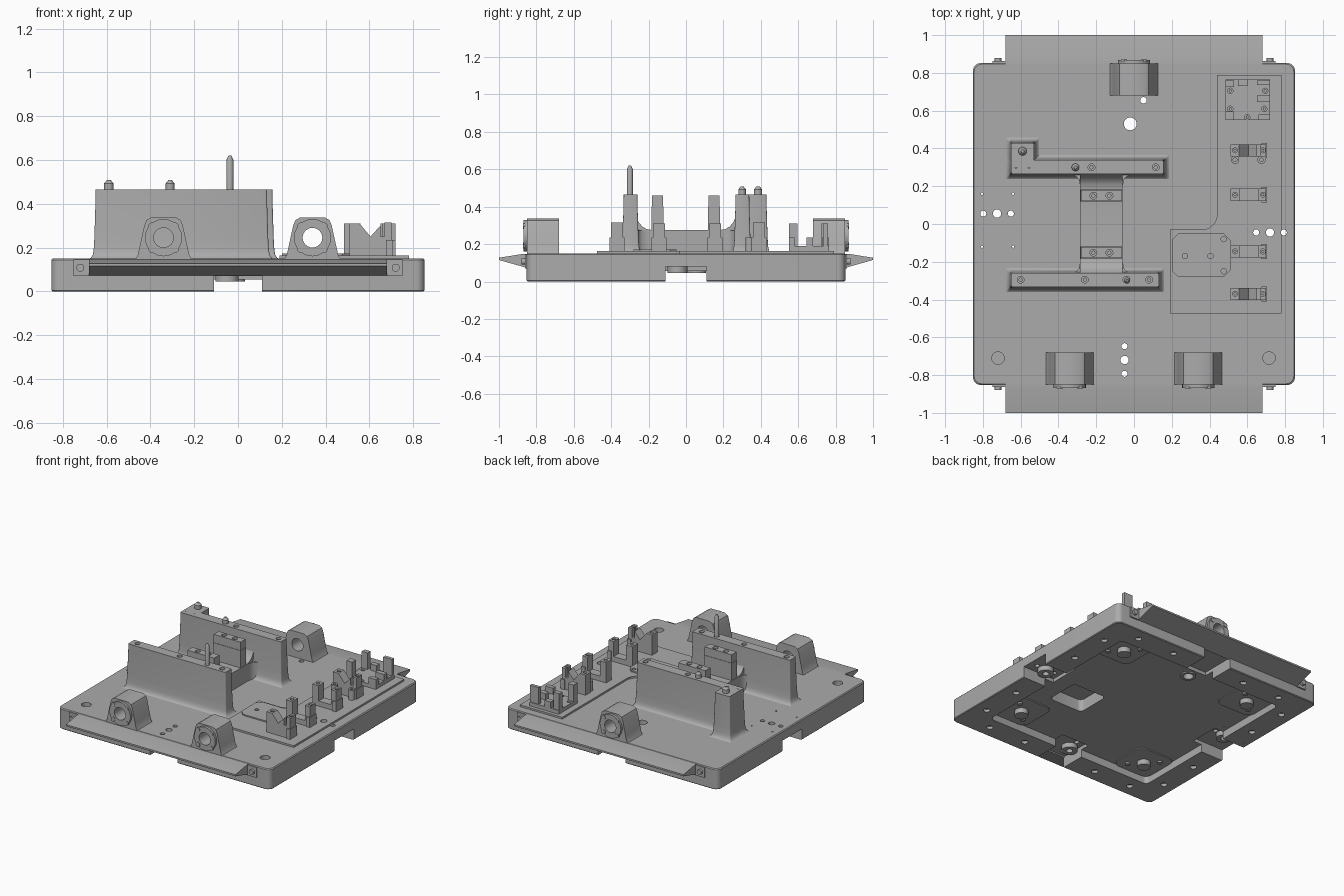
import bpy, bmesh, math

if "Cube" in bpy.data.objects:
    bpy.data.objects.remove(bpy.data.objects["Cube"])

GREY = (0.41, 0.41, 0.41, 1)
metal = bpy.data.materials.new("plain_grey")
metal.use_nodes = True
metal.diffuse_color = GREY
metal.node_tree.nodes["Principled BSDF"].inputs["Base Color"].default_value = GREY


def place(u, v, w, axis):
    return {"x": (w, u, v), "y": (u, w, v), "z": (u, v, w)}[axis]


def finish(name, bm):
    bmesh.ops.recalc_face_normals(bm, faces=bm.faces)
    mesh = bpy.data.meshes.new(name)
    bm.to_mesh(mesh)
    bm.free()
    mesh.materials.append(metal)
    ob = bpy.data.objects.new(name, mesh)
    bpy.context.collection.objects.link(ob)
    return ob


def loft(name, rings, axis="z"):
    """Skin matching outlines, given as (points, height), and cap both ends."""
    bm = bmesh.new()
    loops = [[bm.verts.new(place(u, v, w, axis)) for u, v in pts] for pts, w in rings]
    n = len(loops[0])
    for a, b in zip(loops, loops[1:]):
        for i in range(n):
            j = (i + 1) % n
            bm.faces.new((a[i], a[j], b[j], b[i]))
    bm.faces.new(loops[0])
    bm.faces.new(loops[-1])
    return finish(name, bm)


def prism(name, pts, w0, w1, axis="z"):
    return loft(name, [(pts, w0), (pts, w1)], axis)


def rect(x0, x1, y0, y1, r=0.0, grow=0.0, steps=6):
    x0, x1, y0, y1 = x0 - grow, x1 + grow, y0 - grow, y1 + grow
    if r == 0:
        return [(x0, y0), (x1, y0), (x1, y1), (x0, y1)]
    pts = []
    for k, (cx, cy) in enumerate([(x1 - r, y1 - r), (x0 + r, y1 - r), (x0 + r, y0 + r), (x1 - r, y0 + r)]):
        for i in range(steps + 1):
            a = math.pi / 2 * (k + i / steps)
            pts.append((cx + r * math.cos(a), cy + r * math.sin(a)))
    return pts


def box(name, x0, x1, y0, y1, z0, z1):
    return prism(name, rect(x0, x1, y0, y1), z0, z1)


def circle(u, v, r, n=24):
    return [(u + r * math.cos(i * math.tau / n), v + r * math.sin(i * math.tau / n)) for i in range(n)]


def rod(name, u, v, r, w0, w1, axis="z", tip=0.0):
    rings = [(circle(u, v, r), w0), (circle(u, v, r), w1 - tip)]
    if tip:
        rings.append((circle(u, v, r * 0.4), w1))
    return loft(name, rings, axis)


def cut(target, cutter):
    mod = target.modifiers.new("cut", "BOOLEAN")
    mod.operation, mod.solver, mod.object = "DIFFERENCE", "EXACT", cutter
    cutter.hide_render = True
    bpy.context.view_layer.objects.active = target
    bpy.ops.object.modifier_apply(modifier=mod.name)
    bpy.data.objects.remove(cutter)


def tube(name, u, v, r, inner, w0, w1, axis="z"):
    ob = rod(name, u, v, r, w0, w1, axis)
    cut(ob, rod("bore", u, v, inner, w0 - 0.1, w1 + 0.1, axis))


def sink(target, spots, top, depth=0.03, r=0.018):
    """Counterbored screw seats with a screw head at the bottom."""
    for x, y in spots:
        cut(target, rod("drill", x, y, r, top - depth, top + 0.1))
        rod("screw_head", x, y, r * 0.6, top - depth - 0.005, top - depth * 0.4)


# Base plate, hollow below with a deeper notch in the middle of each side
TOP = 0.15
E = 0.852
CEIL = 0.055
base = loft("base_plate", [(rect(-E, E, -E, E, 0.04, -0.005), 0), (rect(-E, E, -E, E, 0.04), 0.005),
                           (rect(-E, E, -E, E, 0.04), 0.144), (rect(-E, E, -E, E, 0.04, -0.006), TOP)])
cut(base, prism("pocket", rect(-0.67, 0.67, -0.67, 0.67, 0.03), -0.1, CEIL))
for s in (-1, 1):
    a, b = sorted((s * 0.6, s))
    cut(base, box("notch", -0.11, 0.11, a, b, -0.1, 0.08))
    cut(base, box("notch", a, b, -0.11, 0.11, -0.1, 0.08))
cut(base, prism("access_pocket", rect(0.21, 0.48, -0.29, -0.04, 0.03), 0.04, 0.14))

# Drilled holes: through groups, blind holes and rim screw holes
bosses = [(-0.02, 0.53, 0.034), (-0.05, -0.72, 0.022), (-0.725, 0.055, 0.022), (0.72, -0.045, 0.022)]
holes = bosses + [(0.05, 0.655, 0.017)]
for s in (-0.073, 0.073):
    holes += [(-0.05, -0.72 + s, 0.016), (-0.725 + s, 0.055, 0.016), (0.72 + s, -0.045, 0.016)]
holes += [(x, y, 0.006) for x in (-0.805, -0.64) for y in (0.16, -0.12)]
for x, y, r in holes:
    cut(base, rod("drill", x, y, r, -0.1, 0.3))
for x in (-0.72, 0.715):
    cut(base, rod("drill", x, -0.71, 0.033, 0.12, 0.3))
for s in (-0.76, 0.76):
    for t in (-0.6, -0.3, 0.3, 0.6):
        cut(base, rod("drill", s, t, 0.022, -0.1, 0.02))
        cut(base, rod("drill", t, s, 0.022, -0.1, 0.02))
for x, y, r in bosses:
    tube("under_boss", x, y, 0.053, r, 0.046, 0.09)

# Locating feet on corner pads
for sx in (-1, 1):
    for sy in (-1, 1):
        cx, cy = sx * 0.525, sy * 0.525
        prism("corner_pad", rect(cx - 0.145, cx + 0.145, cy - 0.145, cy + 0.145, 0.05), 0.048, 0.065)
        rod("foot", cx, cy, 0.045, 0.012, 0.05)
        for s in (-0.075, 0.075):
            rod("foot_screw", cx + s, cy - s * sx * sy, 0.016, 0.036, 0.05)

# Handling lips at front and back with end brackets
for s in (-1, 1):
    lip = [(s * 0.84, 0.07), (s * 0.84, 0.148), (s * 0.87, 0.148), (s, 0.127), (s, 0.115)]
    prism("edge_lip", lip, -0.68, 0.68, "x")
    for x in (-0.715, 0.715):
        y0, y1 = sorted((s * 0.84, s * 0.862))
        box("lip_bracket", x - 0.035, x + 0.035, y0, y1, 0.07, 0.145)
        w0, w1 = sorted((s * 0.84, s * 0.88))
        rod("bracket_screw", x + math.copysign(0.005, x), 0.108, 0.018, w0, w1, "y")

# Bearing housings
half = [(0.128, 0.148), (0.118, 0.165), (0.11, 0.2), (0.088, 0.3), (0.078, 0.325), (0.055, 0.338)]
for cx, s in ((-0.34, -1), (0.34, -1), (0, 1)):
    outline = [(cx + x, z) for x, z in half] + [(cx - x, z) for x, z in reversed(half)]
    y0, y1 = sorted((s * 0.68, s * 0.85))
    house = prism("bearing_housing", outline, y0, y1, "y")
    cut(house, rod("bore", cx, 0.245, 0.045, y0 - 0.1, y1 + 0.1, "y"))
    f0, f1 = sorted((s * 0.845, s * 0.868))
    tube("bearing_flange", cx, 0.245, 0.085, 0.045, f0, f1, "y")
    g0, g1 = sorted((s * 0.86, s * 0.872))
    for dx in (-0.053, 0.053):
        for dz in (-0.053, 0.053):
            rod("flange_screw", cx + dx, 0.245 + dz, 0.016, g0, g1, "y")

# Upright walls with drafted sides and flared roots
flare = [(0.032, 0.148), (0.022, 0.153), (0.013, 0.167), (0.009, 0.19), (0.006, 0.24), (0.001, 0.4), (0, 0.466)]
for name, x0, x1, y0, y1, seats in (
        ("front_wall", -0.65, 0.132, -0.333, -0.26, [(x, -0.295) for x in (-0.6, -0.26, -0.04, 0.08)]),
        ("back_wall", -0.65, 0.157, 0.265, 0.338, [(-0.225, 0.3), (0.115, 0.3), (-0.625, 0.315), (-0.555, 0.315)]),
        ("back_wall_block", -0.65, -0.53, 0.3, 0.43, [])):
    wall = loft(name, [(rect(x0, x1, y0, y1, 0.008, g, 3), z) for g, z in flare])
    sink(wall, seats, 0.466)
rod("tall_pin", -0.037, -0.3, 0.016, 0.43, 0.62, tip=0.02)
rod("short_pin", -0.31, 0.3, 0.02, 0.46, 0.508, tip=0.015)
rod("short_pin", -0.59, 0.385, 0.022, 0.46, 0.508, tip=0.015)

# Web between the walls, curving up at both ends, with side fillets
rise = [(0.27, 0.36), (0.255, 0.32), (0.235, 0.295), (0.21, 0.28), (0.18, 0.275)]
profile = [(-0.27, 0.14)] + [(-y, z) for y, z in rise] + [(y, z) for y, z in reversed(rise)] + [(0.27, 0.14)]
prism("web", profile, -0.285, -0.06, "x")
curve = [(0.05, 0.265), (0.02, 0.25), (0.007, 0.235), (0, 0.2)]
right = [(-0.06 + d, y) for d, y in curve] + [(-0.06 + d, -y) for d, y in reversed(curve)]
left = [(-0.345 - x, y) for x, y in reversed(right)]
prism("web_fillet", right + left, 0.14, 0.272)
for y in (-0.152, 0.15):
    box("rest_block", -0.282, -0.062, y - 0.032, y + 0.032, 0.27, 0.4)
    cap = box("rest_cap", -0.28, -0.064, y - 0.029, y + 0.029, 0.4, 0.46)
    sink(cap, [(-0.215, y), (-0.13, y)], 0.46)

# Raised side panel with an inner rounded corner, and its cover
bend = [(0.36 + 0.08 * math.sin(i * math.pi / 12), 0.05 - 0.08 * math.cos(i * math.pi / 12)) for i in range(7)]
panel = prism("side_panel", [(0.78, 0.79), (0.78, -0.475), (0.19, -0.475), (0.19, -0.03)] + bend + [(0.44, 0.79)],
              0.145, 0.163)
for x, r in ((0.647, 0.016), (0.72, 0.022), (0.793, 0.016)):
    cut(panel, rod("drill", x, -0.045, r, 0.1, 0.3))
c = 0.035
cover = prism("cover", [(0.2 + c, -0.28), (0.51 - c, -0.28), (0.51, -0.28 + c), (0.51, -0.05 - c),
                        (0.51 - c, -0.05), (0.2 + c, -0.05), (0.2, -0.05 - c), (0.2, -0.28 + c)], 0.155, 0.172)
for x, y in ((0.27, -0.17), (0.405, -0.17), (0.475, -0.08), (0.475, -0.25)):
    cut(cover, rod("drill", x, y, 0.014, 0.164, 0.3))

# Row of part holders: two with a V seat, two with an open slot
vee = [(0.51, 0.16), (0.51, 0.31), (0.555, 0.31), (0.605, 0.25), (0.65, 0.3), (0.65, 0.25),
       (0.67, 0.25), (0.67, 0.315), (0.7, 0.315), (0.7, 0.16)]
slot = [(0.51, 0.16), (0.51, 0.31), (0.56, 0.31), (0.56, 0.2), (0.66, 0.2), (0.66, 0.31), (0.7, 0.31), (0.7, 0.16)]
for y, shape in ((0.39, vee), (0.155, slot), (-0.145, slot), (-0.37, vee)):
    holder = prism("part_holder", shape, y - 0.032, y + 0.032, "y")
    sink(holder, [(0.535, y), (0.682, y)], 0.31, r=0.013)
    box("holder_tab", 0.675, 0.705, y - 0.04, y + 0.04, 0.16, 0.235)
for x in (0.535, 0.675):
    tube("side_screw", x, 0.34, 0.022, 0.01, 0.155, 0.235)

# Corner nest at the end of the row
nest = box("nest_plate", 0.485, 0.72, 0.55, 0.765, 0.16, 0.19)
sink(nest, [(0.51, 0.705), (0.695, 0.705), (0.51, 0.61), (0.69, 0.61), (0.6, 0.565)], 0.19, 0.02, 0.014)
for x0, x1, y0, y1, z in ((0.485, 0.53, 0.55, 0.595, 0.31), (0.66, 0.72, 0.55, 0.58, 0.235),
                          (0.65, 0.72, 0.645, 0.68, 0.235), (0.65, 0.72, 0.735, 0.76, 0.31),
                          (0.485, 0.53, 0.725, 0.76, 0.31), (0.55, 0.6, 0.73, 0.765, 0.235)):
    box("nest_post", x0, x1, y0, y1, 0.18, z)

# Smooth only the gently curved surfaces
bpy.ops.object.select_all(action="DESELECT")
for ob in bpy.context.scene.objects:
    if ob.type == "MESH":
        ob.select_set(True)
        bpy.context.view_layer.objects.active = ob
bpy.ops.object.shade_smooth_by_angle(angle=math.radians(35))
